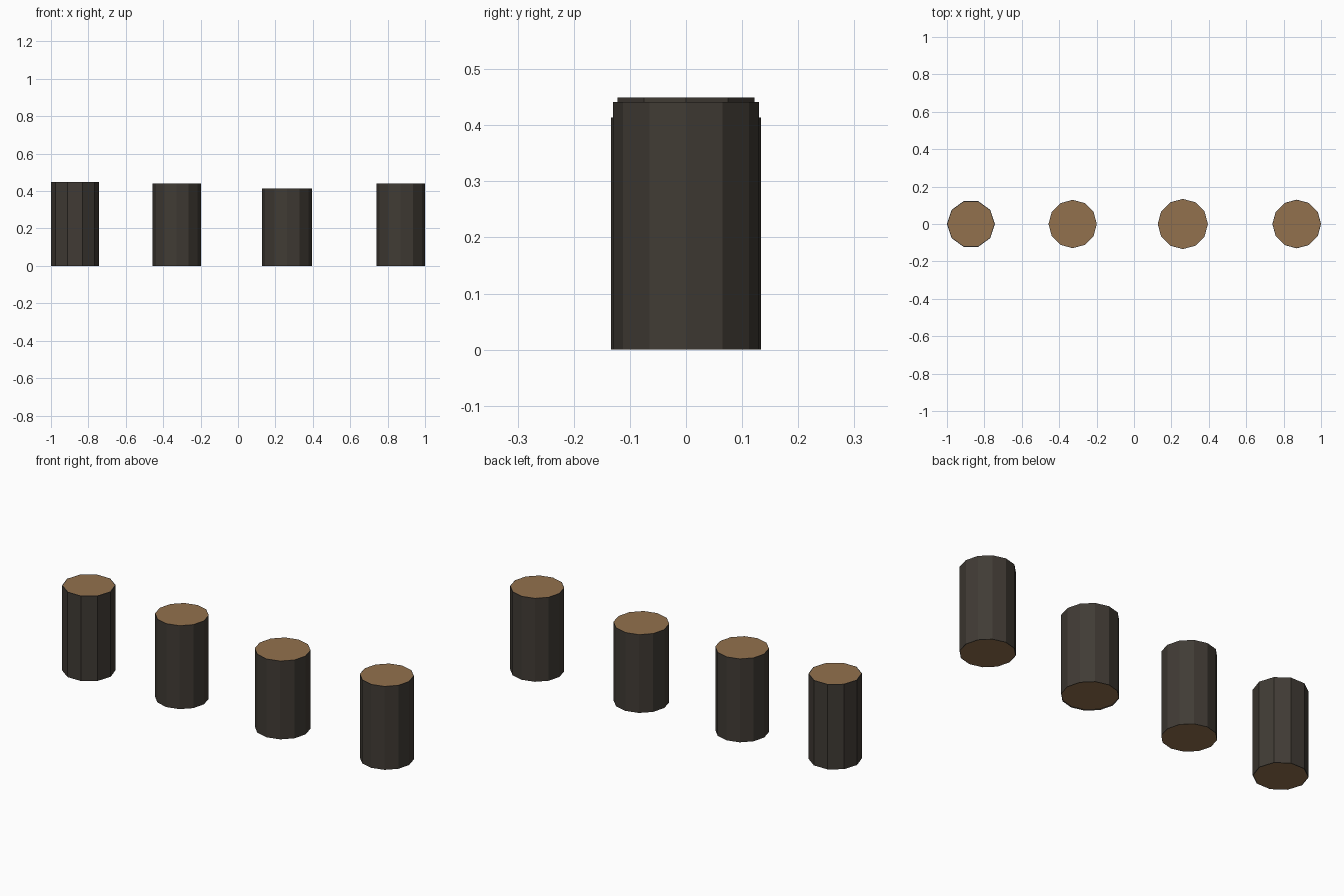
import bpy, bmesh, math

if "Cube" in bpy.data.objects:
    bpy.data.objects.remove(bpy.data.objects["Cube"])


def make_mat(name, rgb):
    m = bpy.data.materials.new(name)
    m.diffuse_color = (*rgb, 1.0)
    m.use_nodes = True
    m.node_tree.nodes["Principled BSDF"].inputs["Base Color"].default_value = m.diffuse_color
    return m


bark = make_mat("dark_bark", (0.052, 0.044, 0.035))
wood = make_mat("cut_wood", (0.29, 0.165, 0.075))


def log(name, x, radius, height, sides, turn, rim, recess=0.0):
    """Faceted upright log with cut wood ends inside a thin bark rim."""
    bm = bmesh.new()
    ring = [bm.verts.new((radius * math.cos(turn + 2 * math.pi * i / sides),
                          radius * math.sin(turn + 2 * math.pi * i / sides), 0))
            for i in range(sides)]
    base = bm.faces.new(ring)
    out = bmesh.ops.extrude_face_region(bm, geom=[base], use_keep_orig=True)
    for v in [g for g in out["geom"] if isinstance(g, bmesh.types.BMVert)]:
        v.co.z = height
    bmesh.ops.recalc_face_normals(bm, faces=bm.faces[:])
    # cut ends
    for end in [f for f in bm.faces if len(f.verts) == sides]:
        low = end.calc_center_median().z < 0.1
        bmesh.ops.inset_region(bm, faces=[end], thickness=rim)
        end.material_index = 1
        if low:
            for v in end.verts:
                v.co.z += recess
    me = bpy.data.meshes.new(name)
    bm.to_mesh(me)
    bm.free()
    me.materials.append(bark)
    me.materials.append(wood)
    ob = bpy.data.objects.new(name, me)
    ob.location.x = x
    bpy.context.collection.objects.link(ob)


# Row of four logs
log("log_far_left", -0.872, 0.128, 0.449, 10, 0.0, 0.004)
log("log_mid_left", -0.328, 0.129, 0.441, 12, 0.0, 0.002)
log("log_mid_right", 0.261, 0.134, 0.414, 12, 0.0, 0.002, 0.004)
log("log_far_right", 0.870, 0.130, 0.441, 12, 0.0, 0.003)
